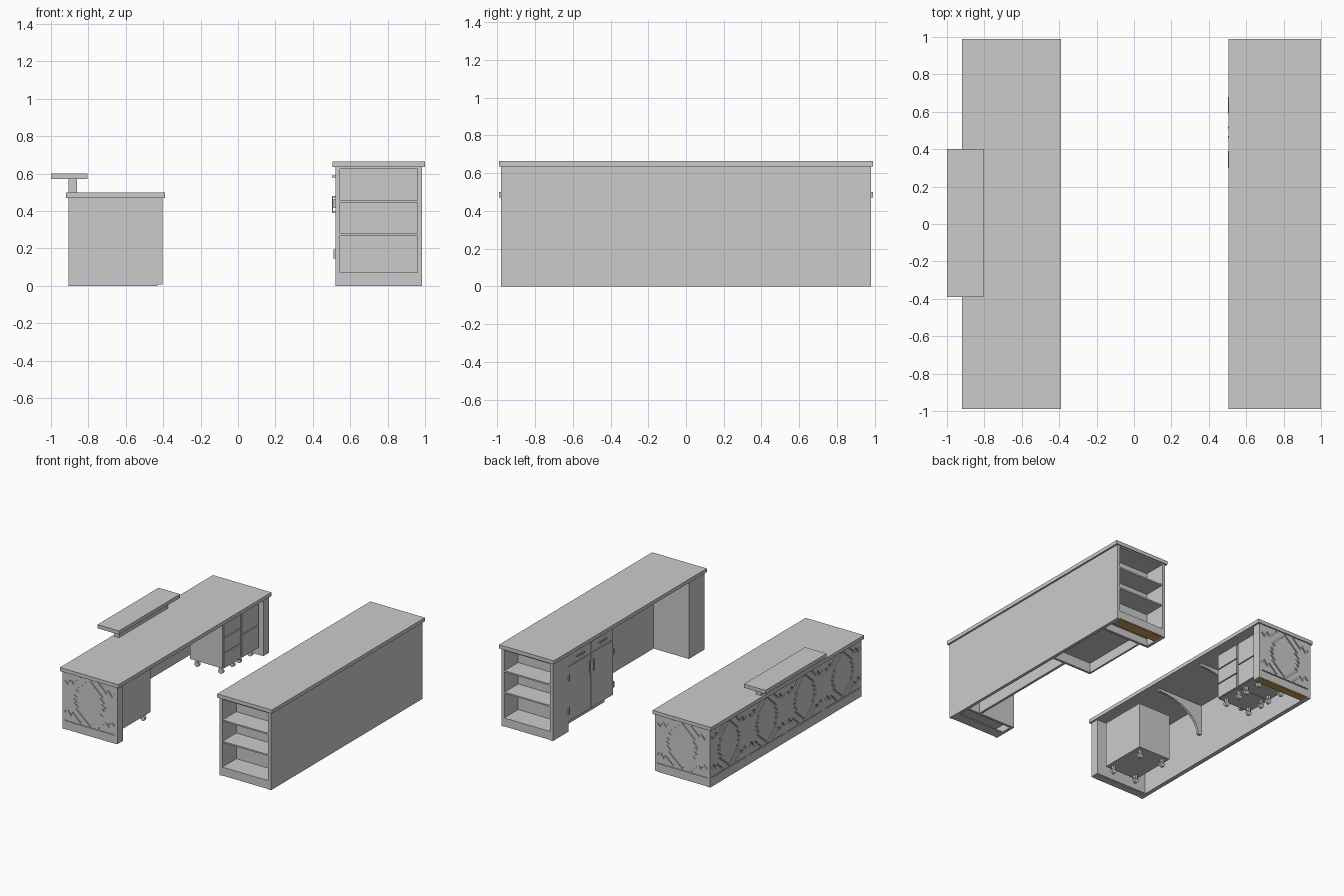
import bpy, bmesh, math
from mathutils import Vector

if "Cube" in bpy.data.objects:
    bpy.data.objects.remove(bpy.data.objects["Cube"])


def mesh_object(name, bm):
    bmesh.ops.recalc_face_normals(bm, faces=bm.faces)
    me = bpy.data.meshes.new(name)
    bm.to_mesh(me)
    bm.free()
    ob = bpy.data.objects.new(name, me)
    bpy.context.collection.objects.link(ob)
    return ob


def box(name, x, y, z, mat=None):
    bm = bmesh.new()
    bmesh.ops.create_cube(bm, size=1)
    for v in bm.verts:
        v.co = [r[0] + (c + 0.5) * (r[1] - r[0]) for c, r in zip(v.co, (x, y, z))]
    ob = mesh_object(name, bm)
    if mat:
        ob.data.materials.append(mat)
    return ob


def prism(name, pts, lift, offset):
    bm = bmesh.new()
    face = bm.faces.new([bm.verts.new(p) for p in pts])
    ext = bmesh.ops.extrude_face_region(bm, geom=[face])
    bmesh.ops.translate(bm, vec=offset,
                        verts=[g for g in ext["geom"] if isinstance(g, bmesh.types.BMVert)])
    return mesh_object(name, bm)


def stroke(bm, pts, closed, place, w=0.005):
    """Mitred square-section line used to carve a groove."""
    n = len(pts)
    P = [Vector(p) for p in pts]
    rings = []
    for i in range(n):
        a = P[i - 1] if (i or closed) else None
        b = P[(i + 1) % n] if (i < n - 1 or closed) else None
        d1 = (P[i] - a).normalized() if a else (b - P[i]).normalized()
        d2 = (b - P[i]).normalized() if b else d1
        n1, n2 = Vector((-d1.y, d1.x)), Vector((-d2.y, d2.x))
        m = (n1 + n2).normalized()
        m *= w / max(m.dot(n1), 0.5)
        rings.append([bm.verts.new(place(q.x, q.y, d)) for q, d in
                      ((P[i] + m, -0.01), (P[i] - m, -0.01), (P[i] - m, 0.008), (P[i] + m, 0.008))])
    for i in range(n if closed else n - 1):
        r, s = rings[i], rings[(i + 1) % n]
        for k in range(4):
            bm.faces.new((r[k], r[(k + 1) % 4], s[(k + 1) % 4], s[k]))
    if not closed:
        bm.faces.new(rings[0])
        bm.faces.new(rings[-1][::-1])


# ---------- Reception desk (left) ----------
wood = bpy.data.materials.new("wood")
wood.diffuse_color = (0.60, 0.34, 0.10, 1)
wood.use_nodes = True
wood.node_tree.nodes["Principled BSDF"].inputs["Base Color"].default_value = wood.diffuse_color
X0, X1, Y = -0.905, -0.405, 0.98
CX = (X0 + X1) / 2

# U-shaped shell: customer side and two ends
shell = prism("desk_shell", [(X0, -Y, 0.006), (X1, -Y, 0.006), (X1, -0.91, 0.006), (-0.87, -0.91, 0.006),
                             (-0.87, 0.91, 0.006), (X1, 0.91, 0.006), (X1, Y, 0.006), (X0, Y, 0.006)],
              True, (0, 0, 0.464))

# Carved stepped diamond, corner zigzags and skirting line
right = [(0.12, 0.35), (0.10, 0.335), (0.135, 0.305), (0.115, 0.29), (0.14, 0.2725),
         (0.115, 0.255), (0.135, 0.24), (0.10, 0.21), (0.12, 0.195)]
diamond = [(0, 0.46)] + right + [(0, 0.09)] + [(-u, z) for u, z in reversed(right)]
corner = [(0.08, 0.46), (0.15, 0.395), (0.17, 0.42), (0.20, 0.38), (0.225, 0.405)]
bm = bmesh.new()
places = [lambda u, z, d: (CX + u, -Y + d, z), lambda u, z, d: (CX + u, Y - d, z)]
places += [lambda u, z, d, c=c: (X0 + d, c + u, z) for c in (-0.735, -0.245, 0.245, 0.735)]
for place in places:
    stroke(bm, diamond, True, place)
    for s in (1, -1):
        stroke(bm, [(s * u, z) for u, z in corner], False, place)
        stroke(bm, [(s * u, 0.55 - z) for u, z in corner], False, place)
    stroke(bm, [(-0.225, 0.075), (0.225, 0.075)], False, place, 0.004)
cutter = mesh_object("groove_cutter", bm)
mod = shell.modifiers.new("grooves", "BOOLEAN")
mod.operation, mod.solver, mod.object = "DIFFERENCE", "EXACT", cutter
bpy.context.view_layer.objects.active = shell
bpy.ops.object.modifier_apply(modifier=mod.name)
bpy.data.objects.remove(cutter)

# Base, worktop and raised transaction shelf
box("desk_base_long", (X0, -0.87), (-Y, Y), (0, 0.006))
for s, m, n in ((-1, None, "front"), (1, wood, "back")):
    box("desk_base_strip_" + n, (-0.87, -0.43), sorted((s * 0.915, s * 0.975)), (0, 0.006), m)
box("desk_top", (-0.92, -0.39), (-0.99, 0.99), (0.47, 0.50))
box("raised_shelf_support", (X0, -0.86), (-0.31, 0.32), (0.50, 0.57))
box("raised_shelf", (-1.0, -0.805), (-0.39, 0.40), (0.57, 0.60))

# Curved brackets under the worktop
for i, y in enumerate((-0.27, 0.22)):
    arc = [(-0.47 - 0.37 * math.sin(t), y, 0.22 + 0.23 * math.cos(t))
           for t in [k * math.pi / 16 for k in range(9)]]
    prism(f"curved_bracket_{i}", [(-0.87, y, 0.47), (-0.45, y, 0.47)] + arc + [(-0.87, y, 0.22)],
          True, (0, 0.02, 0))


# Rolling pedestals
def pedestal(name, y0, y1, drawers):
    x0, x1, z0, z1 = -0.75, -0.455, 0.065, 0.44
    box(name + "_body", (x0, x1), (y0, y1), (z0, z1))
    h = (z1 - z0) / max(drawers, 1)
    for k in range(drawers):
        box(f"{name}_drawer_{k}", (x1, x1 + 0.012), (y0 + 0.004, y1 - 0.004),
            (z0 + k * h + 0.004, z0 + (k + 1) * h - 0.004))
    for i, x in enumerate((x0 + 0.04, x1 - 0.04)):
        for j, y in enumerate((y0 + 0.04, y1 - 0.04)):
            box(f"{name}_caster_fork_{i}{j}", (x - 0.01, x + 0.01), (y - 0.013, y + 0.013), (0.03, z0))
            bpy.ops.mesh.primitive_cylinder_add(vertices=16, radius=0.022, depth=0.02,
                                                location=(x, y, 0.022), rotation=(math.pi / 2, 0, 0))
            bpy.context.object.name = f"{name}_caster_wheel_{i}{j}"
            bpy.ops.object.shade_smooth_by_angle()


pedestal("storage_pedestal", -0.87, -0.48, 0)
pedestal("drawer_pedestal_inner", 0.45, 0.675, 3)
pedestal("drawer_pedestal_outer", 0.68, 0.905, 2)

# ---------- Back counter (right) ----------
A, B = 0.52, 0.985
box("counter_top", (0.505, 1.0), (-0.99, 0.99), (0.635, 0.665))
box("counter_outer_panel", (0.96, B), (-Y, Y), (0, 0.635))
box("kneehole_back_panel", (0.84, 0.86), (-0.78, 0.20), (0, 0.635))

# Open bookcase at each end with a hollow plinth
for s, n in ((-1, "front"), (1, "back")):
    yr = lambda a, b: sorted((s * a, s * b))
    box(n + "_bookcase_side", (A, 0.545), yr(0.78, Y), (0, 0.635))
    box(n + "_bookcase_back", (0.545, 0.96), yr(0.78, 0.80), (0, 0.635))
    box(n + "_bookcase_plinth", (0.545, 0.96), yr(0.955, Y), (0.006, 0.07))
    box(n + "_bookcase_floor", (0.545, 0.96), yr(0.80, Y), (0.06, 0.072))
    box(n + "_base_strip", (0.545, 0.96), yr(0.89, 0.975), (0, 0.006), wood if s > 0 else None)
    box(n + "_bookcase_head", (0.545, 0.96), yr(0.80, Y), (0.625, 0.635))
    for k, z in enumerate((0.27, 0.445)):
        box(f"{n}_bookcase_shelf_{k}", (0.545, 0.96), yr(0.80, 0.975), (z, z + 0.012))

# Cupboard with two drawers over two doors
box("cupboard_body", (0.532, 0.96), (0.20, 0.78), (0.08, 0.635))
box("cupboard_toe_kick", (0.60, 0.615), (0.20, 0.78), (0, 0.08))
box("cupboard_plinth_side", (0.60, 0.96), (0.20, 0.22), (0, 0.08))
for i, (y0, y1) in enumerate(((0.203, 0.487), (0.493, 0.777))):
    c = (y0 + y1) / 2
    box(f"cupboard_drawer_{i}", (A, 0.532), (y0, y1), (0.535, 0.63))
    box(f"cupboard_door_{i}", (A, 0.532), (y0, y1), (0.083, 0.528))
    box(f"drawer_handle_{i}", (0.502, 0.509), (c - 0.045, c + 0.045), (0.58, 0.59))
    for e in (-0.04, 0.04):
        box(f"drawer_handle_post_{i}", (0.505, A), (c + e - 0.004, c + e + 0.004), (0.58, 0.59))
    hy = 0.465 if i == 0 else 0.515
    box(f"door_handle_{i}", (0.502, 0.509), (hy - 0.005, hy + 0.005), (0.39, 0.48))
    for z in (0.395, 0.475):
        box(f"door_handle_post_{i}", (0.505, A), (hy - 0.004, hy + 0.004), (z - 0.004, z + 0.004))
    for z in (0.17, 0.44):
        ey = 0.203 if i == 0 else 0.777
        box(f"door_hinge_{i}", (0.511, A), (ey - 0.008, ey + 0.008), (z - 0.025, z + 0.025))
